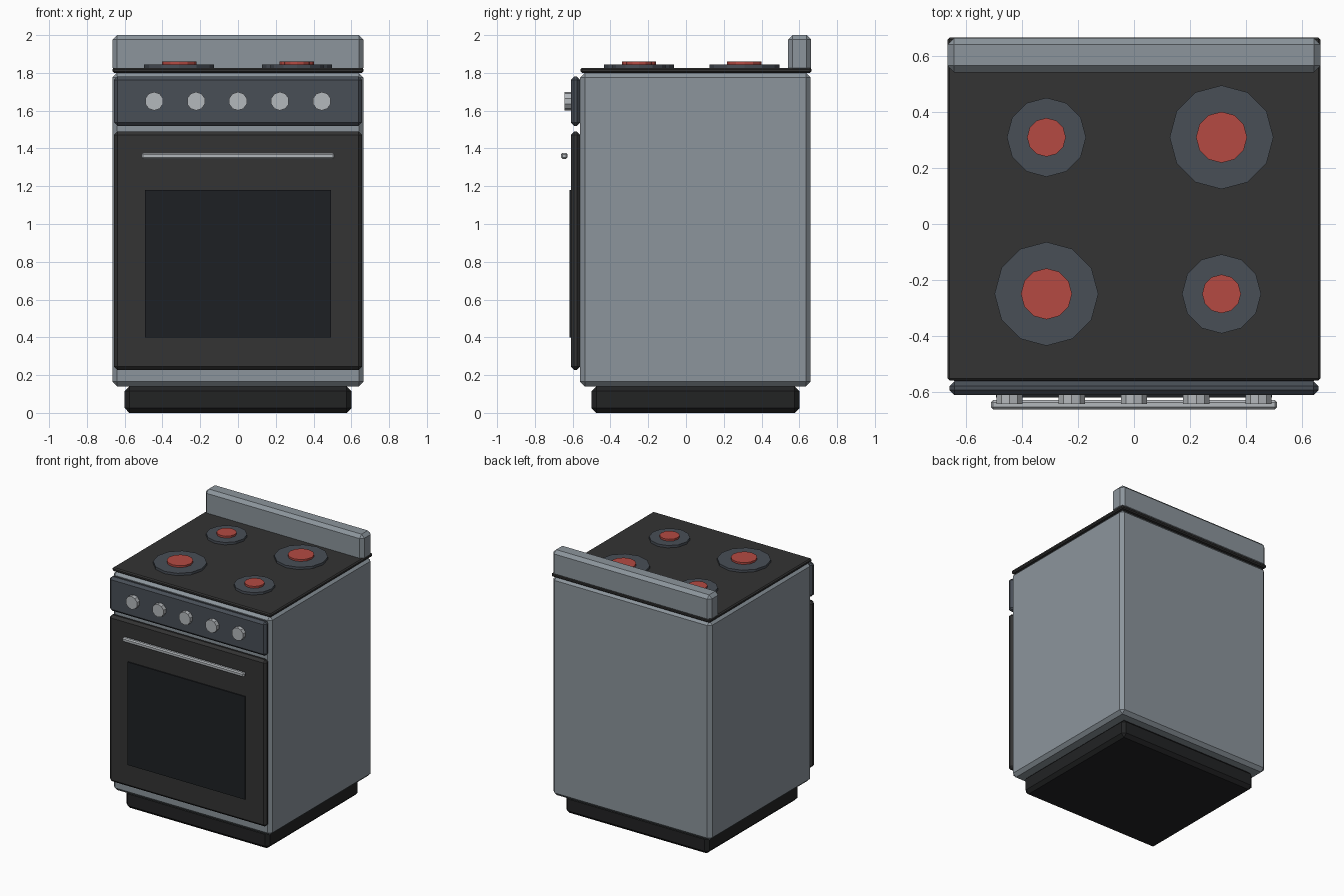
import bpy, bmesh
from math import radians
from mathutils import Matrix

if "Cube" in bpy.data.objects:
    bpy.data.objects.remove(bpy.data.objects["Cube"])


def material(name, hex_code):
    srgb = [int(hex_code[i:i + 2], 16) / 255 for i in (0, 2, 4)]
    mat = bpy.data.materials.new(name)
    mat.diffuse_color = [c / 12.92 if c < 0.04 else ((c + 0.055) / 1.055) ** 2.4
                         for c in srgb] + [1]
    mat.use_nodes = True
    mat.node_tree.nodes["Principled BSDF"].inputs["Base Color"].default_value = mat.diffuse_color
    return mat


STEEL = material("steel", "8C959C")
PANEL = material("panel_grey", "484E56")
BLACK = material("black_enamel", "333333")
PLINTH = material("plinth_black", "222324")
GLASS = material("dark_glass", "1D2024")
KNOB = material("light_metal", "B4B8BC")
RED = material("hot_red", "B54A42")


def finish(name, bm, mat):
    mesh = bpy.data.meshes.new(name)
    bm.to_mesh(mesh)
    bm.free()
    mesh.materials.append(mat)
    obj = bpy.data.objects.new(name, mesh)
    bpy.context.collection.objects.link(obj)
    return obj


def box(name, x, y, z, mat, chamfer=0.0):
    """Chamfered box from (min, max) ranges."""
    bm = bmesh.new()
    bmesh.ops.create_cube(bm, size=1)
    for v in bm.verts:
        for i, (lo, hi) in enumerate((x, y, z)):
            v.co[i] = (lo + hi) / 2 + v.co[i] * (hi - lo)
    if chamfer:
        bmesh.ops.bevel(bm, geom=bm.edges[:], offset=chamfer, segments=1,
                        affect='EDGES', profile=0.5)
    return finish(name, bm, mat)


def disc(name, centre, radius, depth, sides, mat, facing_front=False):
    bm = bmesh.new()
    bmesh.ops.create_cone(bm, cap_ends=True, segments=sides, radius1=radius,
                          radius2=radius, depth=depth)
    turn = Matrix.Rotation(radians(90), 4, 'X') if facing_front else Matrix()
    bm.transform(Matrix.Translation(centre) @ turn)
    return finish(name, bm, mat)


# Cabinet
box("plinth", (-0.60, 0.60), (-0.50, 0.60), (0, 0.14), PLINTH, 0.025)
box("body", (-0.665, 0.665), (-0.56, 0.66), (0.14, 1.80), STEEL, 0.025)
box("cooktop", (-0.665, 0.665), (-0.558, 0.665), (1.80, 1.827), BLACK, 0.008)
box("backsplash", (-0.665, 0.665), (0.54, 0.663), (1.803, 2.0), STEEL, 0.024)

# Front panels
box("control_panel", (-0.657, 0.657), (-0.61, -0.56), (1.52, 1.78), PANEL, 0.018)
box("oven_door", (-0.657, 0.657), (-0.61, -0.56), (0.227, 1.49), BLACK, 0.018)
box("door_window", (-0.492, 0.492), (-0.618, -0.60), (0.40, 1.18), GLASS)
box("door_handle", (-0.51, 0.51), (-0.661, -0.628), (1.344, 1.377), KNOB, 0.008)

# Control knobs
for i in range(5):
    disc(f"knob_{i + 1}", ((i - 2) * 0.222, -0.622, 1.65), 0.049, 0.04, 10, KNOB, True)

# Burners: large and small ones on opposite diagonals
for sx in (-1, 1):
    for sy in (-1, 1):
        large = sx * sy > 0
        x, y = sx * 0.312, 0.03 + sy * 0.279
        tag = f"{'back' if sy > 0 else 'front'}_{'right' if sx > 0 else 'left'}"
        disc(f"burner_ring_{tag}", (x, y, 1.834), 0.185 if large else 0.141, 0.022, 12, PANEL)
        disc(f"burner_core_{tag}", (x, y, 1.847), 0.091 if large else 0.069, 0.024, 12, RED)
